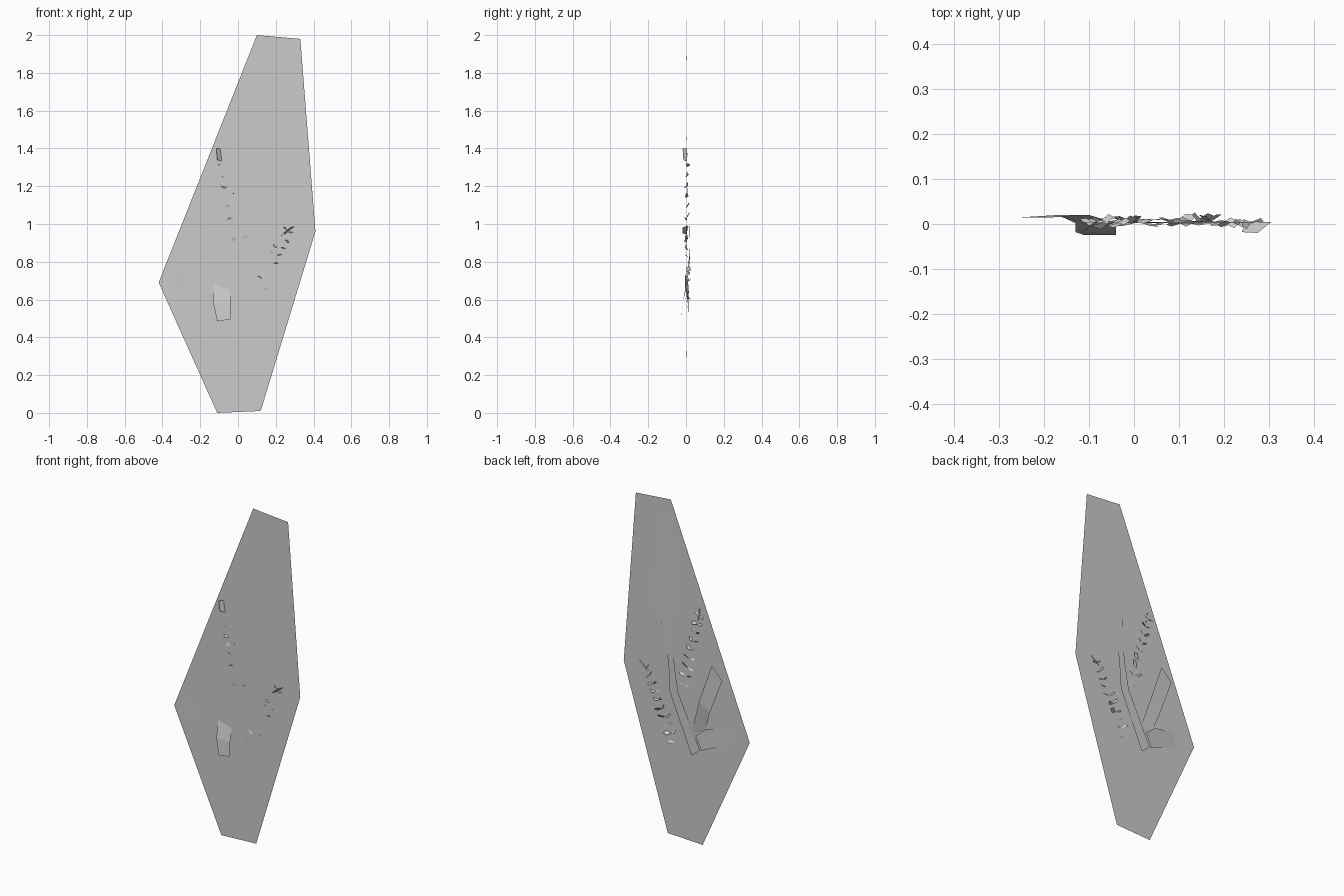
import bpy
import random
from mathutils import Vector

random.seed(4)
cube = bpy.data.objects.get("Cube")
if cube:
    bpy.data.objects.remove(cube)

grey = bpy.data.materials.new("plain_grey")
grey.use_nodes = True
grey.diffuse_color = (0.6, 0.6, 0.6, 1)
grey.node_tree.nodes["Principled BSDF"].inputs["Base Color"].default_value = (0.6, 0.6, 0.6, 1)


def add_mesh(name, verts, faces):
    mesh = bpy.data.meshes.new(name)
    mesh.from_pydata(verts, [], faces)
    mesh.materials.append(grey)
    obj = bpy.data.objects.new(name, mesh)
    bpy.context.collection.objects.link(obj)
    return obj


def plate(name, outline, depth):
    """Flat card; depth gives y from x and z."""
    verts = [(x, depth(x, z), z) for x, z in outline]
    return add_mesh(name, verts, [range(len(verts))])


def strip(name, pairs):
    """Bent card: each row holds left x, z, right x, z and the depth y."""
    verts = []
    for xa, za, xb, zb, y in pairs:
        verts += [(xa, y, za), (xb, y, zb)]
    faces = [(i, i + 1, i + 3, i + 2) for i in range(0, len(verts) - 2, 2)]
    return add_mesh(name, verts, faces)


def sprig(name, start, end, count, size):
    """Thin stalk with small tilted leaves alternating on both sides."""
    a, b = Vector(start), Vector(end)
    along = (b - a).normalized()
    side = Vector((along.z, 0, -along.x))
    out = Vector((0, 1, 0))
    verts, faces = [], []

    def quad(points):
        faces.append(range(len(verts), len(verts) + len(points)))
        verts.extend(points)

    # stalk
    w = side * 0.004
    quad([a - w, a + w, b + w * 0.5, b - w * 0.5])
    # leaves
    for i in range(count):
        t = i / (count - 1)
        root = a.lerp(b, t)
        length = size * (1 - 0.35 * t)
        for s in (-1, 1):
            reach = (side * s + along * random.uniform(0, 0.7)).normalized() * length
            reach += out * random.uniform(-0.012, 0.018)
            width = along * length * 0.22 + out * random.uniform(-0.012, 0.012)
            mid = root + reach * 0.6
            quad([root, mid - width, root + reach, mid + width])
    return add_mesh(name, verts, faces)


# large backing card
plate("backing_card", [(-0.11, 0), (0.12, 0.01), (0.41, 0.96), (0.33, 1.98),
                       (0.10, 2.0), (-0.42, 0.69)], lambda x, z: 0)

# main stem and the lower leaf
strip("main_stem", [(0.08, 1.93, 0.17, 1.91, 0.001), (0.07, 1.64, 0.18, 1.66, 0.003),
                    (0.06, 1.44, 0.265, 1.455, 0.004), (0.09, 1.22, 0.16, 1.26, 0.006),
                    (0.07, 1.02, 0.11, 1.035, 0.008), (0.045, 0.87, 0.10, 0.86, 0.01),
                    (-0.10, 0.565, -0.045, 0.52, 0.012)])
strip("lower_leaf", [(-0.04, 0.72, 0.126, 0.72, 0.004), (-0.10, 0.55, 0.20, 0.50, 0.004),
                     (-0.066, 0.33, 0.106, 0.30, 0.004), (-0.013, 0.08, 0.066, 0.09, 0.002)])

# side leaves; the drooping one cuts through the card
strip("drooping_leaf", [(-0.25, 1.02, -0.18, 1.09, 0.015), (-0.17, 0.81, -0.10, 0.86, 0.02),
                        (-0.13, 0.69, -0.04, 0.66, 0.002), (-0.13, 0.58, -0.04, 0.58, -0.018),
                        (-0.11, 0.485, -0.04, 0.495, -0.025)])
plate("right_leaf", [(-0.073, 0.645), (-0.11, 0.566), (-0.35, 0.67), (-0.34, 0.744),
                     (-0.14, 0.70)], lambda x, z: 0.02 + 0.07 * x)

# small leaves beside the stem
plate("upper_left_leaf", [(0.20, 1.27), (0.17, 1.27), (0.08, 1.08), (0.152, 1.07)],
      lambda x, z: 0.004)
plate("upper_right_leaf", [(0.09, 1.25), (0.046, 1.25), (0.06, 1.095), (0.11, 1.09)],
      lambda x, z: 0.004)
plate("small_twig", [(0.010, 0.39), (0.018, 0.39), (-0.015, 0.54), (-0.024, 0.54)],
      lambda x, z: 0.004)

# leafy sprigs and their end leaves
sprig("right_sprig", (0.01, 0.004, 0.92), (-0.09, 0.004, 1.36), 9, 0.05)
sprig("left_sprig", (0.07, 0.004, 0.57), (0.26, 0.004, 0.96), 10, 0.05)
add_mesh("right_sprig_tip", [(-0.115, -0.018, 1.40), (-0.09, 0.004, 1.40),
                             (-0.08, 0.004, 1.33), (-0.11, -0.014, 1.34)], [(0, 1, 2, 3)])
add_mesh("left_sprig_tip", [(0.24, -0.018, 0.95), (0.275, -0.02, 0.98),
                            (0.305, 0.004, 0.99), (0.25, 0.006, 0.945)], [(0, 1, 2, 3)])
